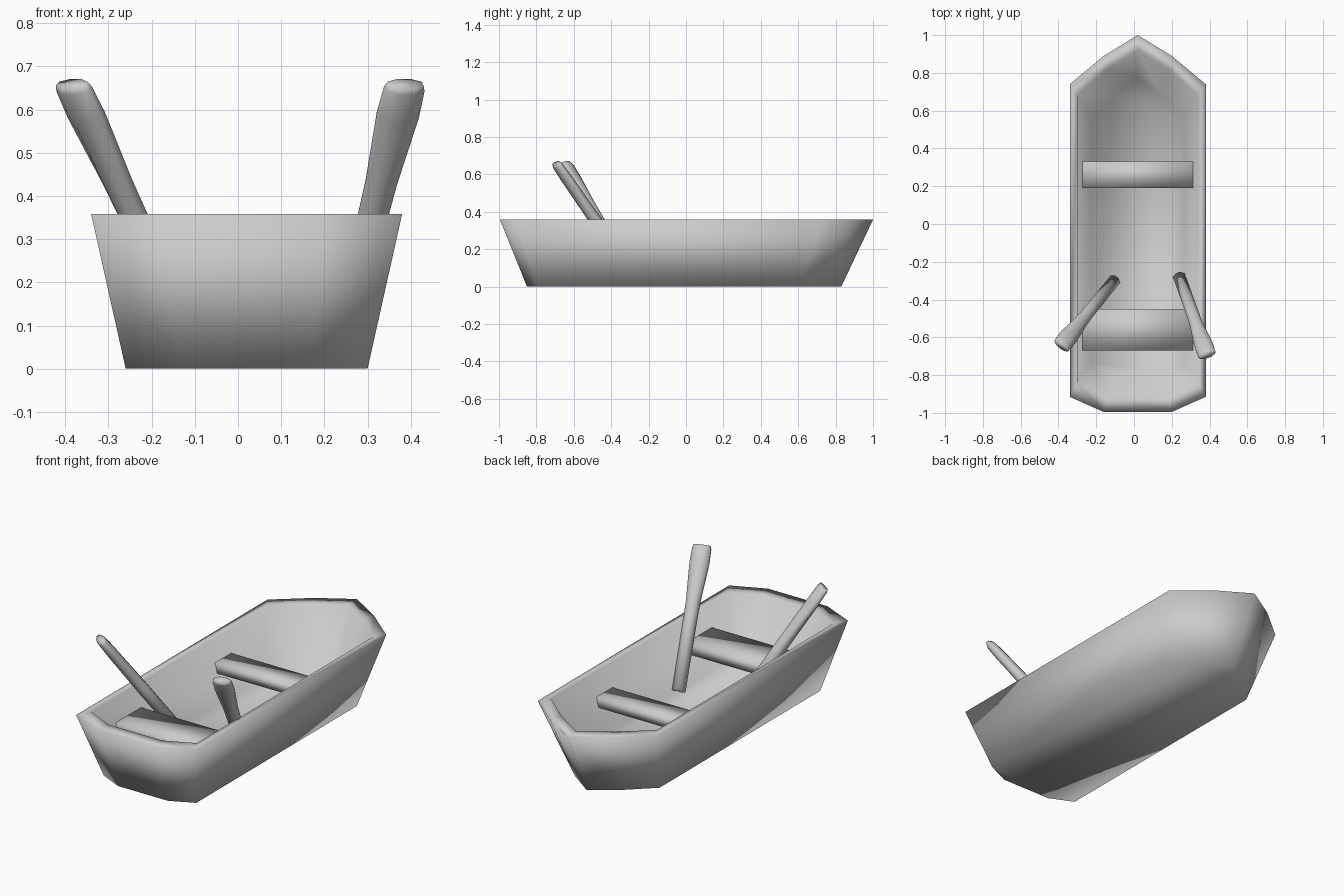
import bpy, bmesh
from mathutils import Vector

if "Cube" in bpy.data.objects:
    bpy.data.objects.remove(bpy.data.objects["Cube"])

CX = 0.02  # hull centreline


def finish(bm, name):
    bmesh.ops.recalc_face_normals(bm, faces=bm.faces)
    for f in bm.faces:
        f.smooth = True
    me = bpy.data.meshes.new(name)
    bm.to_mesh(me)
    bm.free()
    ob = bpy.data.objects.new(name, me)
    bpy.context.collection.objects.link(ob)
    return ob


def loft(name, loops):
    """Skin closed loops in order and cap both ends."""
    bm = bmesh.new()
    rings = [[bm.verts.new(p) for p in loop] for loop in loops]
    n = len(rings[0])
    for a, b in zip(rings, rings[1:]):
        for i in range(n):
            j = (i + 1) % n
            bm.faces.new((a[i], a[j], b[j], b[i]))
    bm.faces.new(rings[0])
    bm.faces.new(rings[-1])
    return finish(bm, name)


def outline(half, z, sx=1.0, sy=1.0):
    """Mirror a half outline (bow tip first) about the centreline."""
    pts = half + [(-x, y) for x, y in reversed(half[1:])]
    return [(CX + x * sx, y * sy, z) for x, y in pts]


# Hull: outer bottom, outer rim, inner rim, inner floor
rim = [(0, 1.0), (0.18, 0.89), (0.36, 0.74), (0.36, -0.915), (0.18, -0.995)]
keel = [(0, 0.83), (0.14, 0.73), (0.28, 0.60), (0.28, -0.79), (0.15, -0.85)]
loft("hull", [outline(keel, 0.0), outline(rim, 0.358),
              outline(rim, 0.358, 0.89, 0.92), outline(keel, 0.04, 0.87, 0.93)])


# Bench seats
def seat(name, y0, y1, top, thick):
    bm = bmesh.new()
    bmesh.ops.create_cube(bm, size=1)
    bmesh.ops.scale(bm, vec=(0.61, y1 - y0, thick), verts=bm.verts)
    bmesh.ops.translate(bm, vec=(CX, (y0 + y1) / 2, top - thick / 2), verts=bm.verts)
    finish(bm, name)


seat("bow_seat", 0.19, 0.33, 0.24, 0.055)
seat("stern_seat", -0.67, -0.45, 0.24, 0.06)


# Oars: octagonal shaft flattening into a wider blade
def oar(name, foot, tip):
    foot, tip = Vector(foot), Vector(tip)
    axis = (tip - foot).normalized()
    side = Vector((0, 0, 1)).cross(axis).normalized()
    up = axis.cross(side)
    octagon = [(1, 0.4), (0.4, 1), (-0.4, 1), (-1, 0.4),
               (-1, -0.4), (-0.4, -1), (0.4, -1), (1, -0.4)]
    stations = [(0, 0.032, 0.03), (0.5, 0.033, 0.03), (0.62, 0.035, 0.029),
                (0.88, 0.049, 0.026), (0.98, 0.047, 0.023), (1, 0.042, 0.018)]
    loft(name, [[foot.lerp(tip, t) + side * (a * w) + up * (b * h)
                 for a, b in octagon] for t, w, h in stations])


oar("left_oar", (-0.105, -0.30, 0.06), (-0.385, -0.645, 0.66))
oar("right_oar", (0.24, -0.28, 0.06), (0.388, -0.695, 0.66))
